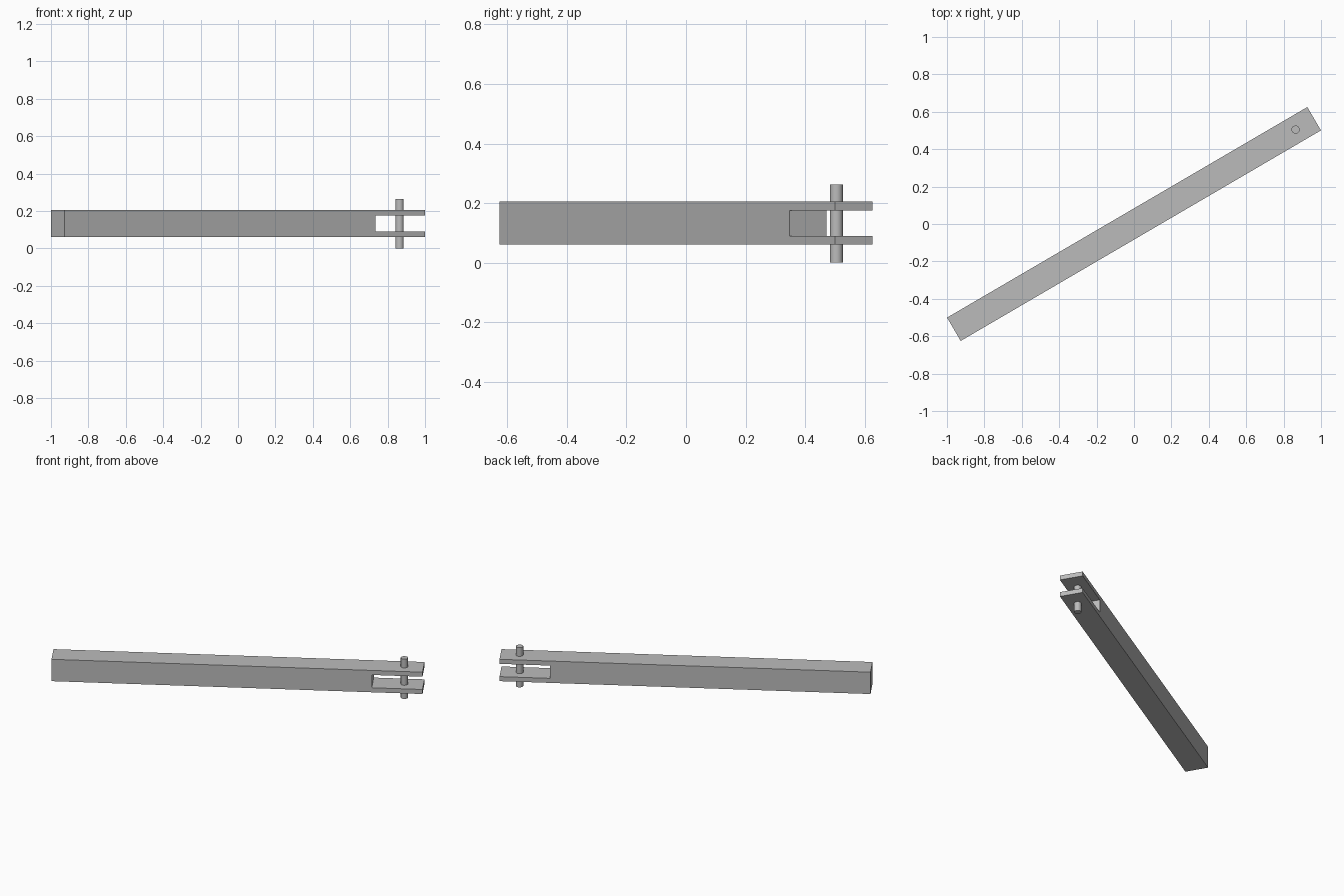
import bpy
import math
from mathutils import Matrix, Vector

cube = bpy.data.objects.get("Cube")
if cube:
    bpy.data.objects.remove(cube, do_unlink=True)

LENGTH, WIDTH = 2.231, 0.1445     # square bar
BOTTOM, TOP = 0.0605, 0.205
SLOT_DEPTH, CHEEK = 0.305, 0.030  # fork at the +x end
PIN_RADIUS, PIN_HEIGHT, PIN_INSET = 0.0218, 0.263, 0.115
TURN = Matrix.Rotation(math.radians(30.3), 4, 'Z')

grey = bpy.data.materials.new("plain grey")
grey.use_nodes = True
grey.diffuse_color = (0.5, 0.5, 0.5, 1)
grey.node_tree.nodes["Principled BSDF"].inputs["Base Color"].default_value = (0.5, 0.5, 0.5, 1)

# Forked bar: side profile with a slot, extruded across the width
end, slot = LENGTH / 2, LENGTH / 2 - SLOT_DEPTH
low, high = BOTTOM + CHEEK, TOP - CHEEK
profile = [(-end, BOTTOM), (end, BOTTOM), (end, low), (slot, low),
           (slot, high), (end, high), (end, TOP), (-end, TOP)]
n = len(profile)
verts = [(x, y, z) for y in (-WIDTH / 2, WIDTH / 2) for x, z in profile]
# each side is split into a shank and two cheeks
pieces = [(0, 1, 2, 3), (0, 3, 4, 7), (4, 5, 6, 7)]
faces = pieces + [tuple(i + n for i in reversed(p)) for p in pieces]
faces += [(i, i + n, (i + 1) % n + n, (i + 1) % n) for i in range(n)]
mesh = bpy.data.meshes.new("forked_bar")
mesh.from_pydata(verts, [], faces)
mesh.transform(TURN)
mesh.update()
mesh.materials.append(grey)
bar = bpy.data.objects.new("forked_bar", mesh)
bpy.context.collection.objects.link(bar)

# Hinge pin through both cheeks
place = TURN @ Vector((end - PIN_INSET, 0, PIN_HEIGHT / 2))
bpy.ops.mesh.primitive_cylinder_add(vertices=24, radius=PIN_RADIUS,
                                    depth=PIN_HEIGHT, location=place)
pin = bpy.context.object
pin.name = "hinge_pin"
pin.data.materials.append(grey)
bpy.ops.object.shade_smooth_by_angle(angle=math.radians(30))
